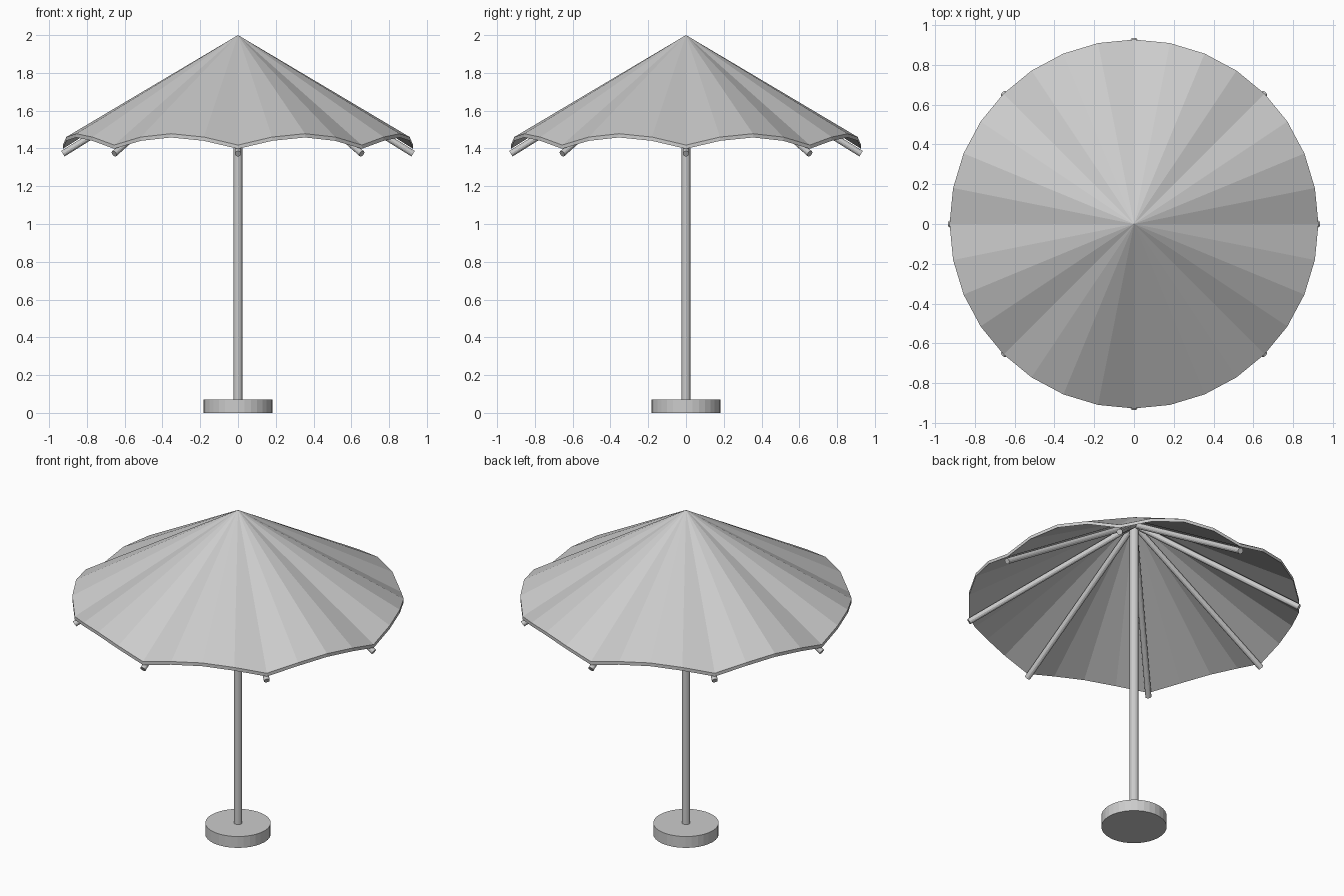
import bpy, bmesh
from math import sin, cos, pi
from mathutils import Vector

cube = bpy.data.objects.get("Cube")
if cube:
    bpy.data.objects.remove(cube, do_unlink=True)

grey = bpy.data.materials.new("light_grey")
grey.use_nodes = True
colour = (0.6, 0.6, 0.6, 1)
grey.diffuse_color = colour
grey.node_tree.nodes["Principled BSDF"].inputs["Base Color"].default_value = colour

RIBS, STEPS = 8, 4
APEX, RIM_R, RIM_Z, SCALLOP, THICK = 2.0, 0.927, 1.418, 0.06, 0.02


def add_object(name, bm):
    bmesh.ops.recalc_face_normals(bm, faces=bm.faces)
    mesh = bpy.data.meshes.new(name)
    bm.to_mesh(mesh)
    bm.free()
    mesh.materials.append(grey)
    obj = bpy.data.objects.new(name, mesh)
    bpy.context.collection.objects.link(obj)
    return obj


def rod(name, start, end, radius, sides):
    """Capped cylinder between two points."""
    start, end = Vector(start), Vector(end)
    axis = end - start
    bm = bmesh.new()
    bmesh.ops.create_cone(bm, cap_ends=True, segments=sides, radius1=radius,
                          radius2=radius, depth=axis.length)
    turn = axis.to_track_quat('Z', 'Y').to_matrix()
    for v in bm.verts:
        v.co = turn @ v.co + (start + end) / 2
    return add_object(name, bm)


# Weighted base and pole
rod("base", (0, 0, 0), (0, 0, 0.07), 0.183, 32)
rod("pole", (0, 0, 0.06), (0, 0, 1.95), 0.024, 16)

# Canopy: thin faceted cone whose rim arches up between ribs
bm = bmesh.new()
count = RIBS * STEPS
top = bm.verts.new((0, 0, APEX))
under = bm.verts.new((0, 0, APEX - THICK))
upper, lower = [], []
for i in range(count):
    a = 2 * pi * i / count
    z = RIM_Z + SCALLOP * sin(pi * (i % STEPS) / STEPS)
    x, y = RIM_R * cos(a), RIM_R * sin(a)
    upper.append(bm.verts.new((x, y, z)))
    lower.append(bm.verts.new((x, y, z - THICK)))
for i in range(count):
    j = (i + 1) % count
    bm.faces.new((top, upper[i], upper[j]))
    bm.faces.new((under, lower[j], lower[i]))
    bm.faces.new((upper[i], lower[i], lower[j], upper[j]))
add_object("canopy", bm)

# Ribs running under the low points of the canopy
for i in range(RIBS):
    a = 2 * pi * i / RIBS
    rod(f"rib_{i + 1}", (0, 0, 1.95), (0.927 * cos(a), 0.927 * sin(a), 1.372), 0.017, 12)
